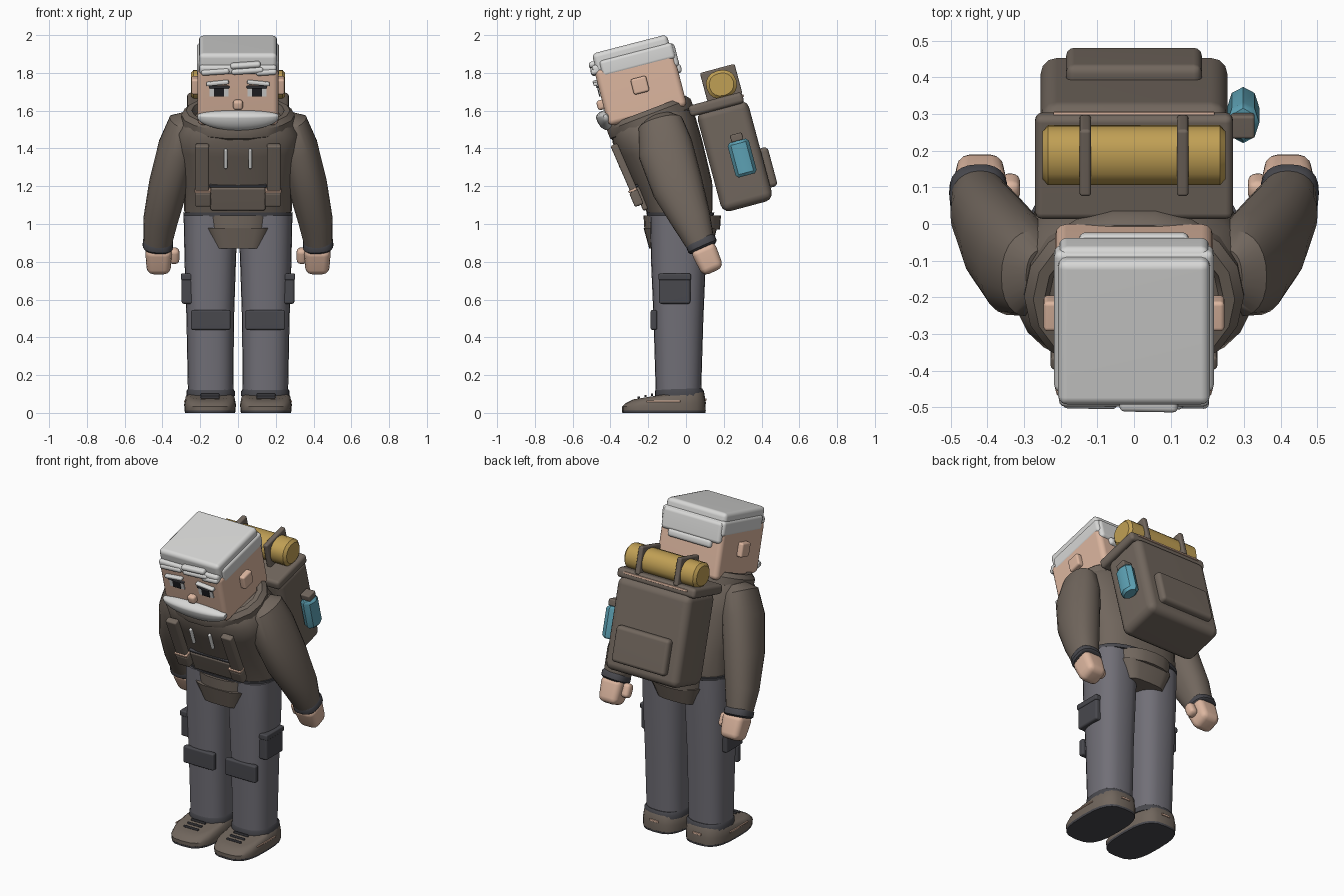
import bpy, bmesh
from math import radians, cos, sin, pi
from mathutils import Matrix, Vector

cube = bpy.data.objects.get("Cube")
if cube:
    bpy.data.objects.remove(cube, do_unlink=True)


def material(name, r, g, b):
    m = bpy.data.materials.new(name)
    m.use_nodes = True
    m.diffuse_color = (r, g, b, 1)
    bsdf = m.node_tree.nodes["Principled BSDF"]
    bsdf.inputs["Base Color"].default_value = (r, g, b, 1)
    bsdf.inputs["Roughness"].default_value = 0.8
    return m


BROWN = material("brown cloth", 0.165, 0.134, 0.11)
GREY = material("grey trousers", 0.165, 0.16, 0.185)
DARK = material("dark rubber", 0.065, 0.065, 0.075)
SKIN = material("skin", 0.72, 0.47, 0.35)
WHITE = material("white hair", 0.68, 0.68, 0.67)
YELLOW = material("yellow bedroll", 0.53, 0.35, 0.09)
TEAL = material("teal bottle", 0.11, 0.36, 0.46)
BLACK = material("black pupil", 0.015, 0.015, 0.018)


def finish(name, bm, mat):
    """Turn a bmesh into a shaded object with one colour."""
    bmesh.ops.recalc_face_normals(bm, faces=bm.faces)
    mesh = bpy.data.meshes.new(name)
    bm.to_mesh(mesh)
    bm.free()
    mesh.shade_smooth()
    mesh.set_sharp_from_angle(angle=radians(40))
    mesh.materials.append(mat)
    obj = bpy.data.objects.new(name, mesh)
    bpy.context.collection.objects.link(obj)
    obj.modifiers.new("Normals", 'WEIGHTED_NORMAL').keep_sharp = True
    return obj


def frame(y, z, tilt):
    return Matrix.Translation((0, y, z)) @ Matrix.Rotation(radians(tilt), 4, 'X')


def turn(rx, ry):
    return Matrix.Rotation(radians(rx), 4, 'X') @ Matrix.Rotation(radians(ry), 4, 'Y')


def box(name, mat, size, loc, base=Matrix(), bevel=0.01, rx=0, ry=0, taper=1):
    """Rounded box; taper narrows its lower side in x and y."""
    bm = bmesh.new()
    bmesh.ops.create_cube(bm, size=1)
    for v in bm.verts:
        k = taper if v.co.z < 0 else 1
        v.co = Vector((v.co.x * size[0] * k, v.co.y * size[1] * k, v.co.z * size[2]))
    if bevel:
        bmesh.ops.bevel(bm, geom=bm.edges[:], offset=bevel, segments=3,
                        profile=0.5, affect='EDGES', clamp_overlap=True)
    bm.transform(base @ Matrix.Translation(loc) @ turn(rx, ry))
    return finish(name, bm, mat)


def loft(name, mat, rings, base=Matrix(), n=2.5, sides=24, side=1):
    """Skin rings of (x, y, z, radius x, radius y, tilt x, tilt y)."""
    bm = bmesh.new()
    rows = []
    for x, y, z, a, b, tx, ty in rings:
        m = base @ Matrix.Translation((x * side, y, z)) @ turn(tx, ty * side)
        row = []
        for i in range(sides):
            c, s = cos(2 * pi * i / sides), sin(2 * pi * i / sides)
            px = a * abs(c) ** (2 / n) * (1 if c > 0 else -1)
            py = b * abs(s) ** (2 / n) * (1 if s > 0 else -1)
            row.append(bm.verts.new(m @ Vector((px, py, 0))))
        rows.append(row)
    for lo, hi in zip(rows, rows[1:]):
        for i in range(sides):
            j = (i + 1) % sides
            bm.faces.new((lo[i], lo[j], hi[j], hi[i]))
    bm.faces.new(rows[0])
    bm.faces.new(rows[-1])
    return finish(name, bm, mat)


# Jacket
loft("jacket", BROWN, [
    (0, -.03, 1.045, .275, .165, 0, 0), (0, -.035, 1.07, .285, .175, 2, 0),
    (0, -.06, 1.2, .285, .2, 6, 0), (0, -.135, 1.4, .32, .225, 12, 0),
    (0, -.17, 1.5, .325, .23, 17, 0), (0, -.19, 1.56, .28, .215, 20, 0)])
loft("jacket_waistband", DARK, [
    (0, -.03, 1.04, .288, .175, 0, 0), (0, -.03, 1.06, .29, .18, 0, 0)])
loft("jacket_hem", BROWN, [
    (0, -.02, .97, .19, .2, 0, 0), (0, -.02, 1.045, .2, .205, 0, 0)])
loft("jacket_skirt", BROWN, [
    (0, -.03, .87, .14, .165, 0, 0), (0, -.03, .98, .185, .195, 0, 0)], n=4)
neck = frame(-.19, 1.56, 21)
loft("collar", BROWN, [
    (0, 0, -.05, .27, .215, 0, 0), (0, 0, -.025, .3, .24, 0, 0),
    (0, 0, .02, .3, .24, 0, 0), (0, 0, .045, .275, .22, 0, 0),
    (0, 0, .045, .245, .19, 0, 0), (0, 0, .005, .23, .18, 0, 0)], neck, n=2.1, sides=18)
box("front_pocket", BROWN, (.29, .03, .13), (0, -.237, 1.135), rx=22)
box("pocket_trim", DARK, (.3, .03, .012), (0, -.262, 1.203), rx=22, bevel=.004)

# Legs, boots, arms and harness, once for each side
for s, label in ((1, "left_"), (-1, "right_")):
    loft(label + "leg", GREY, [
        (.145, -.04, .1, .12, .12, 0, 0), (.147, -.04, .5, .126, .132, 0, 0),
        (.147, -.04, .8, .136, .145, 0, 0), (.145, -.04, 1.045, .143, .15, 0, 0)], side=s)
    loft(label + "ankle_cuff", DARK, [
        (.145, -.035, .09, .128, .13, 0, 0), (.145, -.035, .115, .128, .13, 0, 0),
        (.145, -.035, .13, .118, .12, 0, 0)], side=s)
    loft(label + "sole", DARK, [
        (.148, -.117, 0, .132, .22, 0, 0), (.148, -.117, .012, .135, .222, 0, 0)],
        n=3, side=s)
    loft(label + "boot", BROWN, [
        (.148, -.117, .012, .135, .221, 0, 0), (.148, -.117, .045, .137, .222, 3, 0),
        (.148, -.112, .08, .13, .21, 8, 0), (.148, -.1, .1, .108, .18, 9, 0)],
        n=3, side=s)
    for k in range(3):
        box(label + "lace", DARK, (.1, .012, .012),
            (.148 * s, -.25 + k * .035, .082 + k * .007), bevel=.004)
    box(label + "boot_stripe", SKIN, (.008, .18, .008), (.282 * s, -.12, .062), bevel=.002)
    box(label + "heel_tab", SKIN, (.06, .008, .012), (.148 * s, .104, .07), bevel=.002)
    box(label + "knee_pad", DARK, (.21, .035, .105), (.145 * s, -.17, .492))
    box(label + "thigh_pocket", DARK, (.06, .165, .15), (.268 * s, -.06, .652), bevel=.012)
    box(label + "pocket_flap", DARK, (.065, .172, .035), (.27 * s, -.06, .72), bevel=.008)

    loft(label + "sleeve", BROWN, [
        (.26, -.14, 1.565, .04, .07, 15, -30), (.285, -.135, 1.53, .085, .12, 15, -25),
        (.32, -.11, 1.4, .105, .148, 20, -18), (.37, -.045, 1.2, .104, .138, 24, -14),
        (.41, .03, 1.02, .092, .105, 24, -8), (.425, .08, .89, .074, .075, 24, -4)],
        n=2.2, side=s)
    loft(label + "wrist_cuff", DARK, [
        (.425, .09, .87, .07, .072, 24, -4), (.425, .088, .88, .08, .082, 24, -4),
        (.424, .078, .905, .08, .082, 24, -4), (.423, .073, .918, .07, .072, 24, -4)], side=s)
    box(label + "hand", SKIN, (.145, .14, .15), (.42 * s, .115, .815),
        bevel=.035, rx=24, taper=.85)
    box(label + "thumb", SKIN, (.055, .06, .085), (.338 * s, .1, .832), bevel=.022, rx=24)

    box(label + "shoulder_strap", BROWN, (.075, .04, .35), (.19 * s, -.312, 1.26), rx=23.5)
    box(label + "strap_buckle", BROWN, (.085, .045, .08), (.186 * s, -.265, 1.135), rx=23.5)
    box(label + "buckle_trim", SKIN, (.086, .047, .012), (.186 * s, -.283, 1.178),
        rx=23.5, bevel=.003)
    box(label + "drawstring", WHITE, (.018, .02, .11), (.065 * s, -.358, 1.345),
        rx=20, bevel=.007)

# Head, in its own tilted frame
head = frame(-.24, 1.72, 14.5)
box("head", SKIN, (.43, .43, .31), (0, 0, 0), head, bevel=.03)
box("neck", SKIN, (.26, .26, .16), (0, .02, -.17), head, bevel=.04)
box("nose", SKIN, (.052, .05, .052), (0, -.222, -.034), head, bevel=.016)
mouth = bmesh.new()
bmesh.ops.create_uvsphere(mouth, u_segments=32, v_segments=16, radius=1)
for v in mouth.verts:
    v.co.x = max(-1, min(1, v.co.x * 1.03))
    v.co = Vector((v.co.x * .215, v.co.y * .05, v.co.z * (.03 if v.co.z > 0 else .078)))
mouth.transform(head @ Matrix.Translation((0, -.218, -.096)))
finish("moustache", mouth, WHITE)
for s, label in ((1, "left_"), (-1, "right_")):
    box(label + "ear", SKIN, (.05, .085, .085), (.222 * s, 0, .015), head, bevel=.012)
    box(label + "eye_white", WHITE, (.1, .008, .05), (.1 * s, -.216, .035), head, bevel=0)
    box(label + "pupil", BLACK, (.052, .009, .044), (.1 * s, -.219, .033), head, bevel=0)
    box(label + "eyelid", DARK, (.108, .016, .012), (.1 * s, -.219, .062), head, bevel=.004)
    box(label + "eyebrow", WHITE, (.12, .03, .02), (.108 * s, -.223, .085), head,
        bevel=.007, ry=6 * s)

# Hair
box("hair_top", WHITE, (.415, .41, .11), (0, 0, .185), head, bevel=.025)
box("hair_sides", WHITE, (.436, .4, .09), (0, .02, .15), head, bevel=.02)
box("hair_back", WHITE, (.41, .09, .13), (0, .185, .125), head, bevel=.022)
box("hair_nape", WHITE, (.3, .045, .05), (0, .213, .05), head, bevel=.018)
box("hair_fringe", WHITE, (.41, .05, .05), (0, -.2, .155), head, bevel=.018)
for x, w, z in ((-.12, .15, .145), (.05, .17, .15), (.15, .11, .142), (.04, .16, .18)):
    box("fringe_lock", WHITE, (w, .05, .032), (x, -.21, z), head, bevel=.014, ry=-4)

# Backpack, in its own tilted frame
pack = frame(.24, 1.37, 15)
box("backpack_body", BROWN, (.51, .28, .55), (0, .015, -.015), pack, bevel=.045)
box("backpack_lid", BROWN, (.54, .295, .06), (0, -.01, .275), pack, bevel=.02)
box("backpack_pocket", BROWN, (.37, .06, .215), (0, .165, -.118), pack, bevel=.022)
box("lid_piping", SKIN, (.44, .012, .012), (0, .138, .283), pack, bevel=.003)
roll = pack @ Matrix.Translation((0, .045, .37)) @ Matrix.Rotation(pi / 2, 4, 'Y')
loft("bedroll", YELLOW, [
    (0, 0, -.25, .06, .065, 0, 0), (0, 0, -.235, .076, .082, 0, 0),
    (0, 0, .235, .076, .082, 0, 0), (0, 0, .25, .06, .065, 0, 0)], roll, n=2.2, sides=16)
for s, label in ((1, "left_"), (-1, "right_")):
    box(label + "bedroll_strap", BROWN, (.032, .19, .165), (.133 * s, .045, .375),
        pack, bevel=.01)

# Water bottle on the left side of the pack
loft("bottle", TEAL, [
    (.298, .05, -.13, .03, .045, 0, 0), (.298, .05, -.115, .044, .058, 0, 0),
    (.298, .05, .045, .044, .058, 0, 0), (.298, .05, .06, .03, .045, 0, 0)],
    pack, n=2, sides=8)
box("bottle_cap", BROWN, (.065, .065, .04), (.297, .05, .078), pack, bevel=.008)
